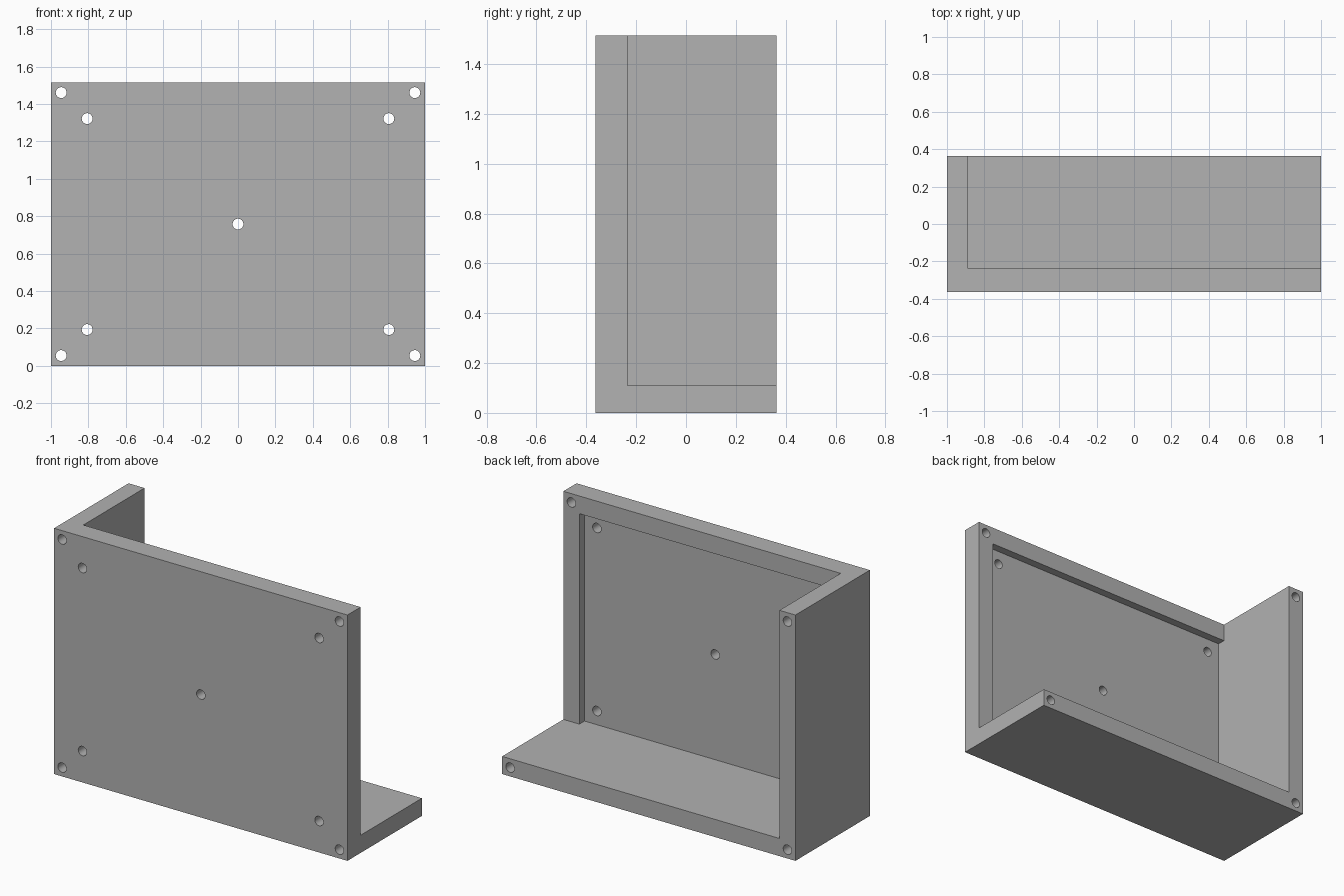
import bpy
import bmesh
from math import radians
from mathutils import Matrix, Vector

cube = bpy.data.objects.get("Cube")
if cube:
    bpy.data.objects.remove(cube, do_unlink=True)

HALF_X, HALF_Y, HEIGHT = 1.0, 0.3625, 1.515
WALL = 0.109                     # thickness of the side wall and base shelf
PLATE_BACK = -0.234              # rear surface of the front plate
RECESS_FLOOR = PLATE_BACK - 0.05
MID = HEIGHT / 2
OVER = 0.2                       # cutter overshoot


def add_box(bm, low, high):
    low, high = Vector(low), Vector(high)
    place = Matrix.Translation((low + high) / 2) @ Matrix.Diagonal((*(high - low), 1))
    bmesh.ops.create_cube(bm, size=1, matrix=place)


def add_hole(bm, x, z, radius=0.029):
    place = Matrix.Translation((x, 0, z)) @ Matrix.Rotation(radians(90), 4, 'X')
    bmesh.ops.create_cone(bm, cap_ends=True, segments=32, radius1=radius,
                          radius2=radius, depth=2, matrix=place)


def make_object(name, bm):
    mesh = bpy.data.meshes.new(name)
    bm.to_mesh(mesh)
    bm.free()
    obj = bpy.data.objects.new(name, mesh)
    bpy.context.collection.objects.link(obj)
    return obj


def cut(target, bm, name):
    cutter = make_object(name, bm)
    cutter.hide_render = True
    mod = target.modifiers.new(name, 'BOOLEAN')
    mod.operation, mod.solver, mod.object = 'DIFFERENCE', 'EXACT', cutter
    bpy.ops.object.select_all(action='DESELECT')
    bpy.context.view_layer.objects.active = target
    target.select_set(True)
    bpy.ops.object.modifier_apply(modifier=name)
    bpy.data.objects.remove(cutter, do_unlink=True)


# Solid block for the corner housing
bm = bmesh.new()
add_box(bm, (-HALF_X, -HALF_Y, 0), (HALF_X, HALF_Y, HEIGHT))
housing = make_object("corner_housing", bm)

# Open space behind the plate, leaving a base shelf and one side wall
bm = bmesh.new()
add_box(bm, (WALL - HALF_X, PLATE_BACK, WALL),
        (HALF_X + OVER, HALF_Y + OVER, HEIGHT + OVER))
cut(housing, bm, "open_space")

# Shallow recess in the back of the plate, framed by a rim
bm = bmesh.new()
add_box(bm, (WALL - HALF_X, RECESS_FLOOR, WALL),
        (HALF_X - WALL, HALF_Y + OVER, HEIGHT - WALL))
cut(housing, bm, "plate_recess")

# Through holes: rim corners, plate corners and centre
bm = bmesh.new()
for inset in (0.0545, 0.1935):
    for sx in (-1, 1):
        for sz in (-1, 1):
            add_hole(bm, sx * (HALF_X - inset), MID + sz * (MID - inset))
add_hole(bm, 0, MID)
cut(housing, bm, "screw_holes")

# Plain grey finish
grey = bpy.data.materials.new("plain_grey")
grey.use_nodes = True
colour = (0.445, 0.445, 0.445, 1)
grey.diffuse_color = colour
grey.node_tree.nodes["Principled BSDF"].inputs["Base Color"].default_value = colour
housing.data.materials.clear()
housing.data.materials.append(grey)
bpy.ops.object.shade_smooth_by_angle(angle=radians(30))
